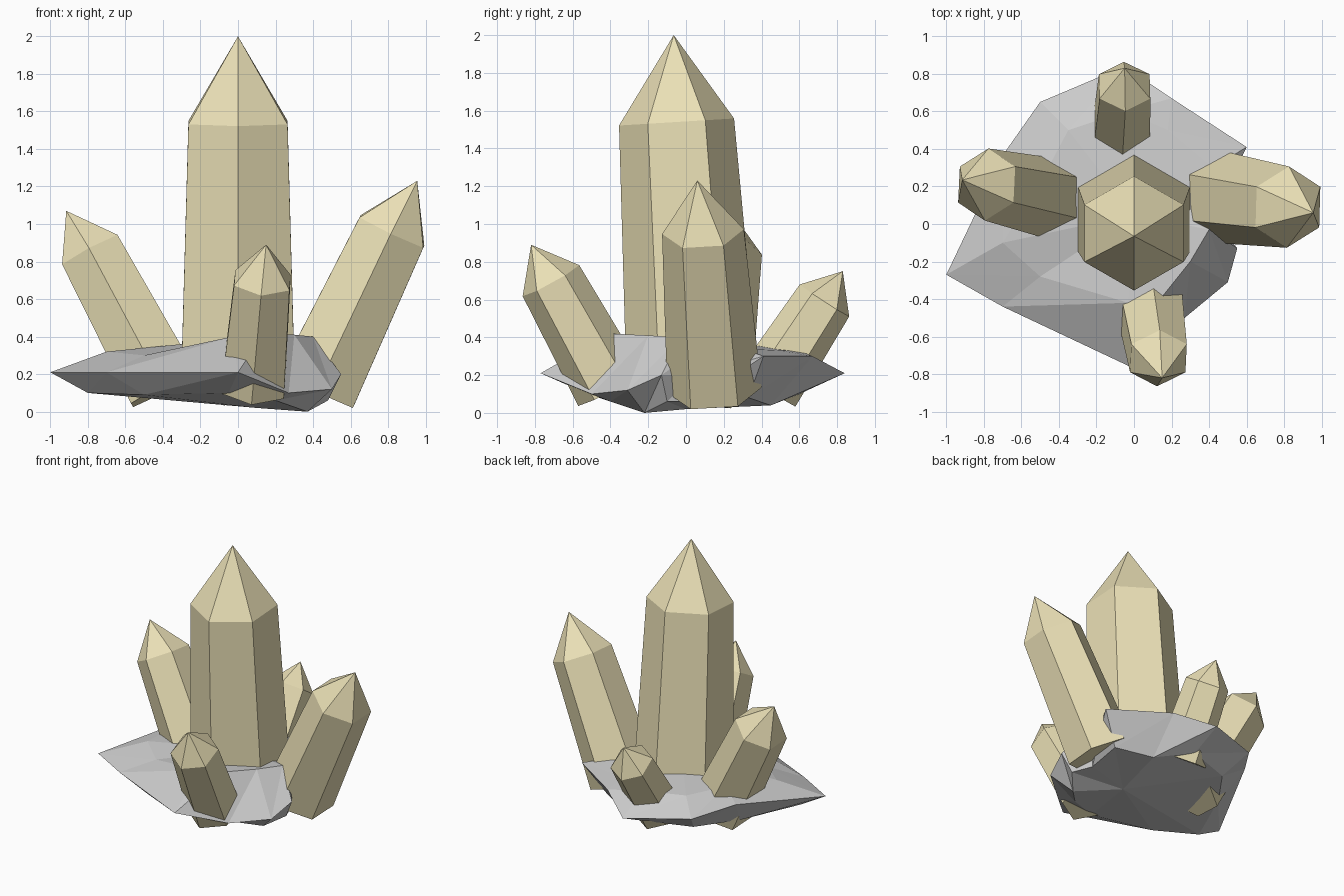
import bpy, math
from mathutils import Vector

if "Cube" in bpy.data.objects:
    bpy.data.objects.remove(bpy.data.objects["Cube"])

mat = bpy.data.materials.new("pale_yellow_crystal")
mat.diffuse_color = (0.83, 0.75, 0.47, 1)
mat.use_nodes = True
mat.node_tree.nodes["Principled BSDF"].inputs["Base Color"].default_value = mat.diffuse_color


def make(name, verts, faces, material=None):
    me = bpy.data.meshes.new(name)
    me.from_pydata(verts, [], faces)
    me.update()
    ob = bpy.data.objects.new(name, me)
    bpy.context.collection.objects.link(ob)
    if material:
        me.materials.append(material)
    return ob


def crystal(name, base, r0, shoulder, r1, tip):
    """Tapered six-sided shaft with a pointed cap."""
    base, shoulder, tip = Vector(base), Vector(shoulder), Vector(tip)
    axis = (shoulder - base).normalized()
    y = Vector((0, 1, 0))
    v = (y - axis * axis.dot(y)).normalized()
    u = v.cross(axis)
    verts = []
    for c, r in ((base, r0), (shoulder, r1)):
        for i in range(6):
            a = i * math.pi / 3
            verts.append(c + r * (math.sin(a) * u + math.cos(a) * v))
    verts.append(tip)
    faces = [tuple(range(6))]
    for i in range(6):
        j = (i + 1) % 6
        faces += [(j, i, i + 6, j + 6), (j + 6, i + 6, 12)]
    return make(name, verts, faces, mat)


# Crystals
crystal("main_crystal", (0, .035, .15), .35, (0, -.05, 1.54), .305, (0, -.065, 2.0))
crystal("right_crystal", (.42, .15, .12), .25, (.82, .09, .96), .217, (.955, .06, 1.23))
crystal("left_crystal", (-.395, .125, .125), .222, (-.785, .21, .855), .193, (-.915, .235, 1.07))
crystal("front_crystal", (.08, -.40, .13), .194, (.13, -.715, .70), .171, (.15, -.82, .89))
crystal("back_crystal", (-.07, .43, .13), .178, (-.05, .733, .595), .156, (-.05, .83, .75))

# Rock base: underside ring, jagged rim and top ring, faceted between
under = [(-.8, -.25, .10), (-.5, -.40, .09), (-.05, -.52, .10), (.2, -.4, .06),
         (.37, -.22, .0), (.48, -.1, .06), (.42, .05, .06), (.45, .33, .08),
         (.2, .45, .04), (-.05, .6, .10), (-.4, .48, .10), (-.6, .2, .10)]
rim = [(-1, -.27, .21), (-.7, -.44, .21), (0, -.77, .21), (.27, -.5, .10),
       (.5, -.31, .12), (.55, -.13, .20), (.42, .05, .2), (.6, .41, .3),
       (.2, .67, .30), (-.05, .84, .21), (-.5, .65, .25), (-.69, .38, .31)]
top = [(-.7, -.1, .32), (-.5, -.28, .30), (-.03, -.42, .40), (.14, -.4, .42),
       (.3, -.2, .41), (.4, -.03, .40), (.36, .1, .36), (.42, .3, .34),
       (.18, .5, .33), (-.05, .6, .33), (-.35, .5, .335), (-.5, .22, .34)]
n = len(rim)
verts = under + rim + top + [(.1, 0, .02), (0, .05, .39)]
faces = []
for i in range(n):
    j = (i + 1) % n
    for k in (0, n):
        faces += [(k + i, k + j, k + n + j), (k + i, k + n + j, k + n + i)]
    faces += [(j, i, 3 * n), (2 * n + i, 2 * n + j, 3 * n + 1)]
make("rock_base", verts, faces)
